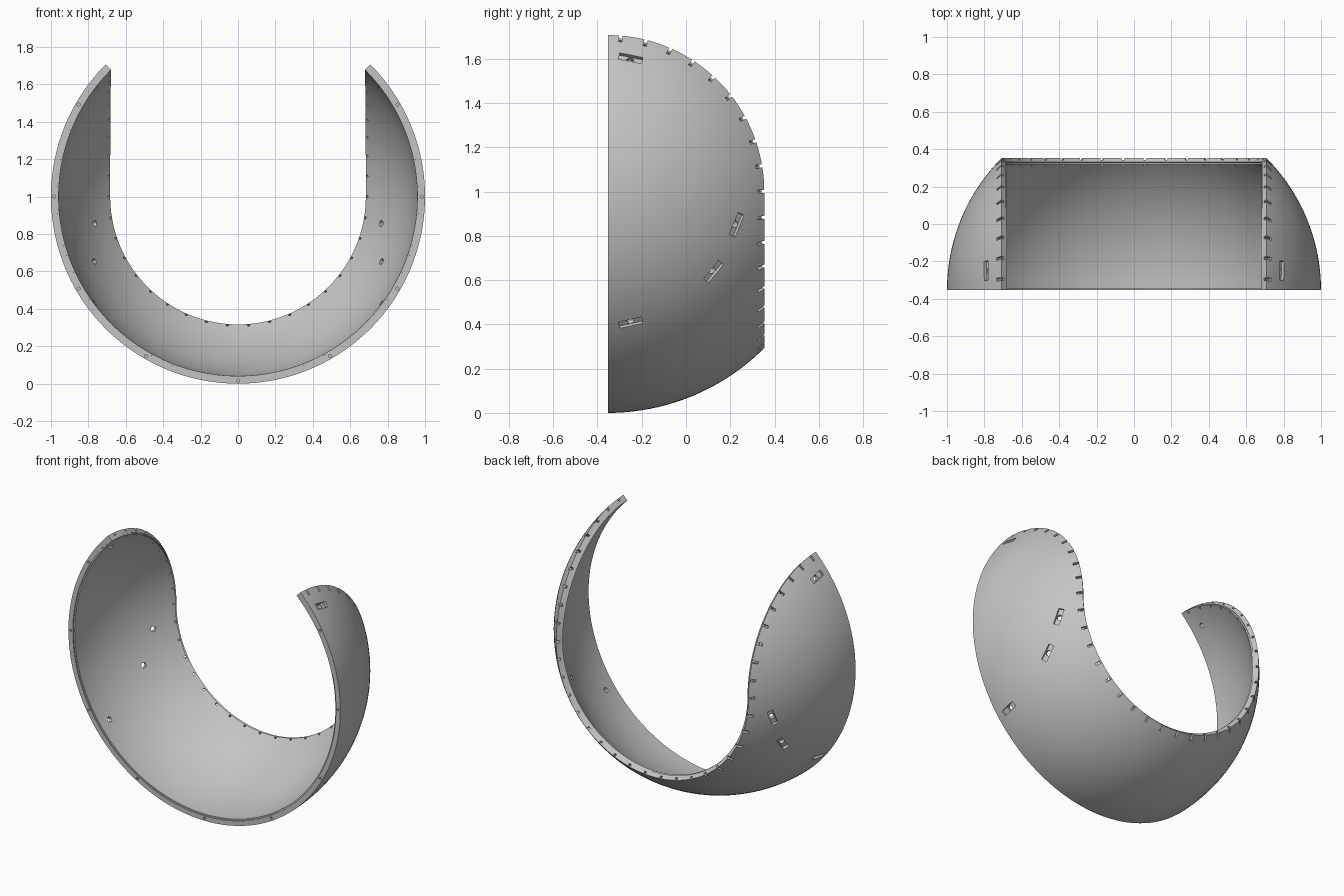
import bpy, bmesh
from math import sin, cos, radians
from mathutils import Vector, Matrix

if "Cube" in bpy.data.objects:
    bpy.data.objects.remove(bpy.data.objects["Cube"])

CENTRE = Vector((0, -0.3535, 1))
OUTER, STEP, INNER = 1.0, 0.968, 0.959
REBATE = 0.011
STATIONS, ACROSS = 160, 20


def direction(a, theta):
    """Unit vector at angle a along the strip (0 = bottom, 90 = side, 180 = tip),
    theta = 45 on the open edge and growing away from it."""
    s, a, t = (-1 if a < 0 else 1), radians(abs(a)), radians(theta)
    q = radians(90)
    if a <= q:
        return Vector((s * sin(t) * sin(a), cos(t), -sin(t) * cos(a)))
    return Vector((s * sin(t), cos(t) * cos(a - q), cos(t) * sin(a - q)))


def front_direction(a):
    s, b = (-1 if a < 0 else 1), abs(a)
    if b > 90:
        b = 90 + (b - 90) / 2
    return Vector((s * sin(radians(b)), 0, -cos(radians(b))))


def finish(bm, name):
    bmesh.ops.recalc_face_normals(bm, faces=bm.faces)
    mesh = bpy.data.meshes.new(name)
    bm.to_mesh(mesh)
    bm.free()
    obj = bpy.data.objects.new(name, mesh)
    bpy.context.collection.objects.link(obj)
    return obj


# Cross-section of the shell: outer skin, stepped edge, inner skin, stepped front rim
section = [(i / ACROSS, OUTER) for i in range(ACROSS + 1)]
section += [(1, STEP), (1 - REBATE, STEP)]
section += [(1 - REBATE - (1 - 2 * REBATE) * i / ACROSS, INNER) for i in range(ACROSS + 1)]
section += [(REBATE, STEP), (0, STEP)]

# Curved shell swept from tip to tip
bm = bmesh.new()
rings = []
for k in range(STATIONS + 1):
    a = -180 + 360 * k / STATIONS
    front, edge = front_direction(a), direction(a, 45)
    rings.append([bm.verts.new(CENTRE + front.lerp(edge, t).normalized() * r)
                  for t, r in section])
n = len(section)
for p, q in zip(rings, rings[1:]):
    for i in range(n):
        j = (i + 1) % n
        bm.faces.new((p[i], p[j], q[j], q[i]))
bmesh.ops.remove_doubles(bm, verts=bm.verts, dist=0.00002)
shell = finish(bm, "curved_shell")


def frame(d, tangent, radius):
    """Matrix with local z along d and local x along the tangent."""
    x = (tangent - d * tangent.dot(d)).normalized()
    m = Matrix((x, d.cross(x), d)).transposed().to_4x4()
    return Matrix.Translation(CENTRE + d * radius) @ m


def add_box(bm, m, size):
    bmesh.ops.create_cube(bm, size=1, matrix=m @ Matrix.Diagonal((*size, 1)))


def add_drill(bm, m, radius, depth):
    bmesh.ops.create_cone(bm, cap_ends=True, segments=12, radius1=radius,
                          radius2=radius, depth=depth, matrix=m)


slots, holes = bmesh.new(), bmesh.new()

# Lacing notches and holes along the open edge
pitch = 180 / 19
for k in range(-19, 19):
    a = (k + 0.5) * pitch
    d = direction(a, 46.0)
    tangent = direction(a, 47) - d
    add_box(slots, frame(direction(a, 45.9), tangent, 1.0), (0.046, 0.015, 0.036))
    add_drill(holes, frame(d, tangent, 0.97), 0.007, 0.1)

# Strap slots with a through hole: position (y, z) and slot direction (y, z)
straps = [((-0.25, 1.603), (1, -0.2)), ((-0.25, 0.407), (1, 0.22)),
          ((0.23, 0.85), (0.4, 1)), ((0.125, 0.638), (0.7, 0.85))]
for (y, z), (ty, tz) in straps:
    dy, dz = y - CENTRE.y, z - CENTRE.z
    for side in (-1, 1):
        d = Vector((side * (1 - dy * dy - dz * dz) ** 0.5, dy, dz))
        # keep the slot tangent to the sphere while its side view keeps its slant
        tangent = Vector((-(ty * dy + tz * dz) / d.x, ty, tz))
        m = frame(d, tangent, 1.0)
        add_box(slots, m, (0.106, 0.036, 0.036))
        add_drill(holes, m, 0.017, 0.2)

# Pin holes in the front rim
for k in range(-4, 5):
    d = Vector((sin(radians(30 * k)), 0, -cos(radians(30 * k))))
    m = Matrix.Translation(CENTRE + d * 0.984) @ Matrix.Rotation(radians(90), 4, 'X')
    add_drill(holes, m, 0.008, 0.04)

# Cut everything out of the shell
cutters = [finish(slots, "slot_cutter"), finish(holes, "hole_cutter")]
for cutter in cutters:
    cutter.hide_render = True
    mod = shell.modifiers.new(cutter.name, 'BOOLEAN')
    mod.operation = 'DIFFERENCE'
    mod.solver = 'EXACT'
    mod.object = cutter
bpy.context.view_layer.update()
cut_mesh = bpy.data.meshes.new_from_object(
    shell.evaluated_get(bpy.context.evaluated_depsgraph_get()))
shell.modifiers.clear()
shell.data = cut_mesh
for cutter in cutters:
    bpy.data.objects.remove(cutter)

# Plain grey material
grey = bpy.data.materials.new("plain_grey")
grey.use_nodes = True
colour = (0.55, 0.55, 0.55, 1)
grey.diffuse_color = colour
grey.node_tree.nodes["Principled BSDF"].inputs["Base Color"].default_value = colour
shell.data.materials.clear()
shell.data.materials.append(grey)

bpy.ops.object.select_all(action='DESELECT')
shell.select_set(True)
bpy.context.view_layer.objects.active = shell
bpy.ops.object.shade_smooth_by_angle(angle=radians(30))
